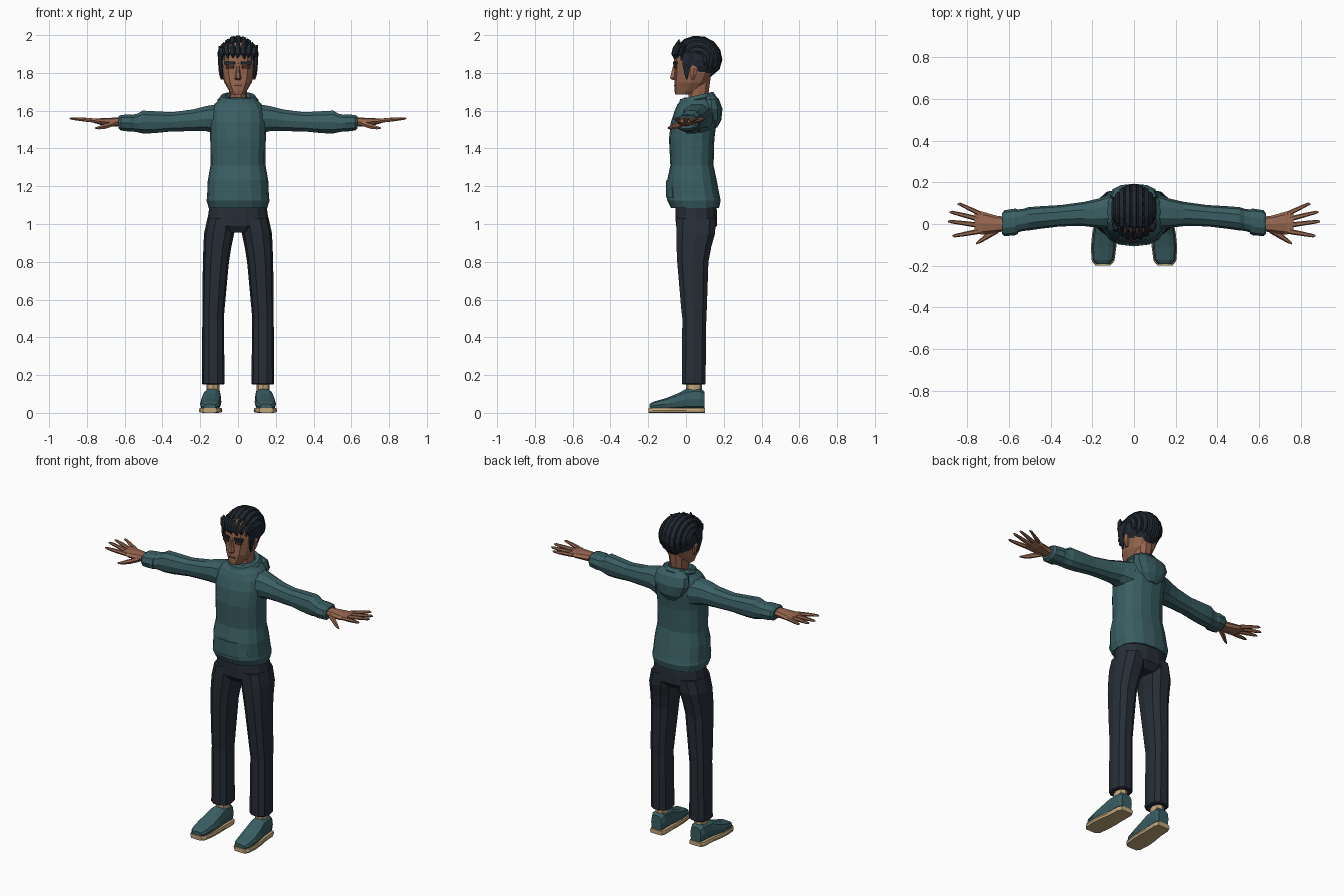
import bpy, bmesh, math, random
from mathutils import Vector as V, Matrix

random.seed(4)
X, Y, Z = V((1, 0, 0)), V((0, 1, 0)), V((0, 0, 1))


def material(name, rgb):
    m = bpy.data.materials.new(name)
    m.diffuse_color = (*rgb, 1)
    return m


TEAL = material("teal cloth", (0.042, 0.112, 0.125))
NAVY = material("dark trousers", (0.020, 0.027, 0.037))
HAIR = material("black hair", (0.014, 0.021, 0.030))
SKIN = material("brown skin", (0.31, 0.135, 0.08))
BEIGE = material("beige", (0.53, 0.38, 0.20))
LINE = material("dark face lines", (0.05, 0.025, 0.02))


def finish(name, bm, mat, mirror=False):
    bmesh.ops.recalc_face_normals(bm, faces=bm.faces[:])
    me = bpy.data.meshes.new(name)
    bm.to_mesh(me)
    bm.free()
    me.materials.append(mat)
    ob = bpy.data.objects.new(name, me)
    bpy.context.collection.objects.link(ob)
    if mirror:
        ob.modifiers.new("mirror", "MIRROR")
    return ob


def section(c, u, v, n, p):
    """Points of a rounded cross-section spanned by u and v."""
    def s(t):
        return math.copysign(abs(t) ** (2 / p), t) if abs(t) > 1e-6 else 0
    return [c + u * s(math.cos(a)) + v * s(math.sin(a))
            for a in (2 * math.pi * k / n for k in range(n))]


def loft(bm, rings, n=12, p=2.3):
    loops = [[bm.verts.new(q) for q in section(V(c), u, v, n, p)] for c, u, v in rings]
    for a, b in zip(loops, loops[1:]):
        for k in range(n):
            bm.faces.new((a[k], a[(k + 1) % n], b[(k + 1) % n], b[k]))
    bm.faces.new(loops[0])
    bm.faces.new(loops[-1])


def part(name, rings, mat, n=12, p=2.3, mirror=False):
    bm = bmesh.new()
    loft(bm, rings, n, p)
    return finish(name, bm, mat, mirror)


def up(rows):
    """Rows of z, centre x, half width, front y, back y."""
    return [((cx, (f + b) / 2, z), X * a, Y * (b - f) / 2) for z, cx, a, f, b in rows]


def along(rows):
    """Rows of x, centre y, centre z, half depth, half height."""
    return [((x, cy, cz), Y * a, Z * b) for x, cy, cz, a, b in rows]


def plate(name, loc, size, mat, turn=0.0, mirror=False):
    bm = bmesh.new()
    bmesh.ops.create_cube(bm, size=1, matrix=Matrix.Translation(loc)
                          @ Matrix.Rotation(turn, 4, 'Z') @ Matrix.Diagonal((*size, 1)))
    return finish(name, bm, mat, mirror)


# Hooded top: body, front pocket, collar and hanging hood
torso = up([(1.085, 0, .155, -.08, .175), (1.125, 0, .167, -.10, .184),
            (1.14, 0, .164, -.10, .18), (1.23, 0, .160, -.10, .163),
            (1.31, 0, .146, -.083, .146), (1.45, 0, .147, -.09, .15),
            (1.54, 0, .152, -.08, .162), (1.60, 0, .147, -.06, .165),
            (1.635, 0, .125, -.045, .16), (1.67, 0, .085, -.01, .14)])
part("sweater_body", torso, TEAL, 16, 2.4)

bm = bmesh.new()
rows = []
for i, squeeze in ((2, 1.0), (3, 0.85)):
    c, u, v = torso[i]
    ring = section(V(c), u, v, 16, 2.4)
    rows.append([bm.verts.new((q.x * squeeze, q.y - .007, q.z)) for q in ring[10:15]])
for k in range(4):
    bm.faces.new((rows[0][k], rows[0][k + 1], rows[1][k + 1], rows[1][k]))
finish("front_pocket", bm, TEAL).modifiers.new("thick", "SOLIDIFY").thickness = .009

bpy.ops.mesh.primitive_torus_add(major_segments=14, minor_segments=6, major_radius=.08,
                                 minor_radius=.022, location=(0, .06, 1.662),
                                 rotation=(.22, 0, 0))
collar = bpy.context.object
collar.name = "collar"
collar.data.materials.append(TEAL)

part("hood", up([(1.51, 0, .035, .12, .165), (1.55, 0, .085, .10, .187),
                 (1.61, 0, .115, .08, .193), (1.66, 0, .108, .09, .175),
                 (1.69, 0, .07, .10, .145)]), TEAL, 12)

# Sleeves and cuffs
part("sleeve", along([(.11, .06, 1.555, .085, .083), (.17, .052, 1.558, .070, .069),
                      (.24, .048, 1.549, .058, .060), (.35, .040, 1.541, .051, .053),
                      (.45, .031, 1.539, .054, .061), (.505, .025, 1.540, .056, .063),
                      (.53, .020, 1.535, .053, .052), (.57, .012, 1.534, .056, .044)]),
     TEAL, 10, mirror=True)
part("cuff", along([(.555, .012, 1.534, .058, .045), (.57, .010, 1.535, .064, .048),
                    (.62, .004, 1.536, .062, .043), (.632, .002, 1.538, .05, .034)]),
     TEAL, 10, mirror=True)

# Hands with four fingers and a thumb
bm = bmesh.new()
loft(bm, along([(.61, 0, 1.541, .034, .023), (.66, 0, 1.54, .040, .023),
                (.725, .004, 1.542, .055, .018), (.765, .008, 1.547, .052, .011)]), 8)
for base, tip_x, tip_y in ((.048, .845, .095), (.021, .883, .056),
                           (-.007, .892, .012), (-.034, .87, -.056)):
    mid = base * .45 + tip_y * .55
    loft(bm, along([(.735, base, 1.545, .013, .012),
                    ((.735 + tip_x) / 2, mid, 1.552, .011, .011),
                    (tip_x - .012, tip_y, 1.558, .008, .007),
                    (tip_x, tip_y, 1.559, .003, .003)]), 6)
loft(bm, along([(.65, -.025, 1.535, .018, .016), (.70, -.055, 1.518, .017, .015),
                (.735, -.08, 1.510, .011, .010), (.757, -.094, 1.508, .004, .004)]), 6)
finish("hand", bm, SKIN, True)

# Trousers
part("trouser_hips", up([(1.13, 0, .148, -.055, .160), (1.06, 0, .156, -.058, .167),
                         (.99, 0, .168, -.056, .166), (.955, 0, .10, -.03, .13)]), NAVY, 14)
part("trouser_leg", up([(1.03, .086, .076, -.053, .162), (.95, .100, .080, -.055, .158),
                        (.88, .109, .074, -.054, .138), (.80, .117, .069, -.050, .122),
                        (.55, .130, .059, -.028, .113), (.50, .132, .057, -.022, .110),
                        (.155, .131, .060, -.025, .106), (.150, .131, .054, -.02, .10)]),
     NAVY, 10, 2.5, True)

# Socks and shoes
part("sock", up([(.09, .133, .034, .00, .085), (.20, .133, .034, .00, .085)]),
     BEIGE, 8, mirror=True)
shoe = [(-.192, .149, .032, .048), (-.172, .148, .049, .060), (-.11, .146, .056, .078),
        (-.05, .142, .054, .102), (0, .138, .048, .128), (.075, .135, .046, .132),
        (.098, .134, .036, .115)]
part("shoe_upper", [((cx, y, top / 2 + .008), X * w, Z * (top / 2 - .008))
                    for y, cx, w, top in shoe], TEAL, 10, 2.8, True)
part("shoe_sole", [((cx, y * 1.03, .0135), X * (w + .005), Z * .0135)
                   for y, cx, w, top in shoe], BEIGE, 8, 9, True)

# Neck, head, nose and ears
part("neck", up([(1.60, 0, .052, .01, .125), (1.68, 0, .046, .01, .12),
                 (1.79, 0, .055, .01, .135)]), SKIN, 10)
part("head", up([(1.685, 0, .034, -.056, .02), (1.703, 0, .046, -.061, .07),
                 (1.75, 0, .073, -.062, .115), (1.80, 0, .086, -.059, .143),
                 (1.86, 0, .090, -.063, .155), (1.92, 0, .084, -.060, .155),
                 (1.96, 0, .055, -.03, .12)]), SKIN, 12, 2.5)
part("nose", up([(1.762, 0, .013, -.072, -.04), (1.772, 0, .018, -.087, -.04),
                 (1.81, 0, .010, -.078, -.04), (1.85, 0, .007, -.066, -.04)]), SKIN, 6)
part("ear", up([(1.765, .083, .008, .025, .045), (1.79, .089, .011, .022, .056),
                (1.825, .092, .012, .022, .062), (1.84, .09, .008, .028, .055)]),
     SKIN, 6, mirror=True)

# Eyes, brows and mouth
plate("eye", (.042, -.056, 1.831), (.040, .009, .017), LINE, .22, True)
plate("eyebrow", (.044, -.057, 1.852), (.054, .009, .015), HAIR, .24, True)
plate("mouth", (0, -.0605, 1.733), (.044, .006, .005), LINE)

# Hair: a cap cut at a sloping hairline
C = V((0, .06, 1.872))
bm = bmesh.new()
bmesh.ops.create_uvsphere(bm, u_segments=16, v_segments=10, radius=1,
                          matrix=Matrix.Translation(C) @ Matrix.Diagonal((.104, .122, .115, 1)))
cut = bmesh.ops.bisect_plane(bm, geom=bm.verts[:] + bm.edges[:] + bm.faces[:],
                             plane_co=(0, -.05, 1.872), plane_no=(0, -.55, -1),
                             clear_outer=True)
bmesh.ops.holes_fill(bm, edges=[e for e in bm.edges if e.is_boundary])
finish("hair_cap", bm, HAIR)

# Hair: combed locks running from brow to nape
bm = bmesh.new()
for i in range(9):
    phi = math.radians(-64 + 16 * i)
    start = random.uniform(-4, 14) + abs(i - 4) * 3
    end = random.uniform(226, 240) - abs(i - 4) * 3
    rings = []
    for k in range(10):
        f = k / 9
        th = math.radians(start + (end - start) * f)
        size = (.22, .8, 1, 1, 1, 1, 1, 1, .85, .25)[k]
        flat = V((0, -math.cos(th), math.sin(th)))
        d = X * math.sin(phi) + flat * math.cos(phi)
        side = X * math.cos(phi) - flat * math.sin(phi)
        r = 1.07 if k == 0 else 1.0
        pos = C + V((d.x * .098, d.y * .117, d.z * .110)) * r
        rings.append((pos, side * .021 * size, d * .018 * size))
    loft(bm, rings, 6, 2)
finish("hair_locks", bm, HAIR)

# Hair: short spikes along the fringe, and sideburns
bm = bmesh.new()
for i in range(7):
    x = -.084 + .028 * i
    y = -.066 + 5.5 * x * x
    tip = 1.872 + random.uniform(-.008, .01)
    top = 1.975 - 4 * x * x + random.uniform(-.006, .008)
    lean = random.uniform(-.008, .008)
    loft(bm, [((x + lean, y + .004, tip), X * .003, Y * .003),
              ((x, y, 1.90), X * .016, Y * .013),
              ((x * 1.08, y + .012, 1.935), X * .016, Y * .016),
              ((x * 1.15 + lean, y + .03, top), X * .004, Y * .004)], 5, 2)
finish("fringe", bm, HAIR)
part("sideburn", up([(1.765, .084, .003, .0, .008), (1.80, .088, .008, -.012, .018),
                     (1.85, .094, .012, -.022, .028), (1.91, .096, .012, -.02, .06)]),
     HAIR, 6, mirror=True)
